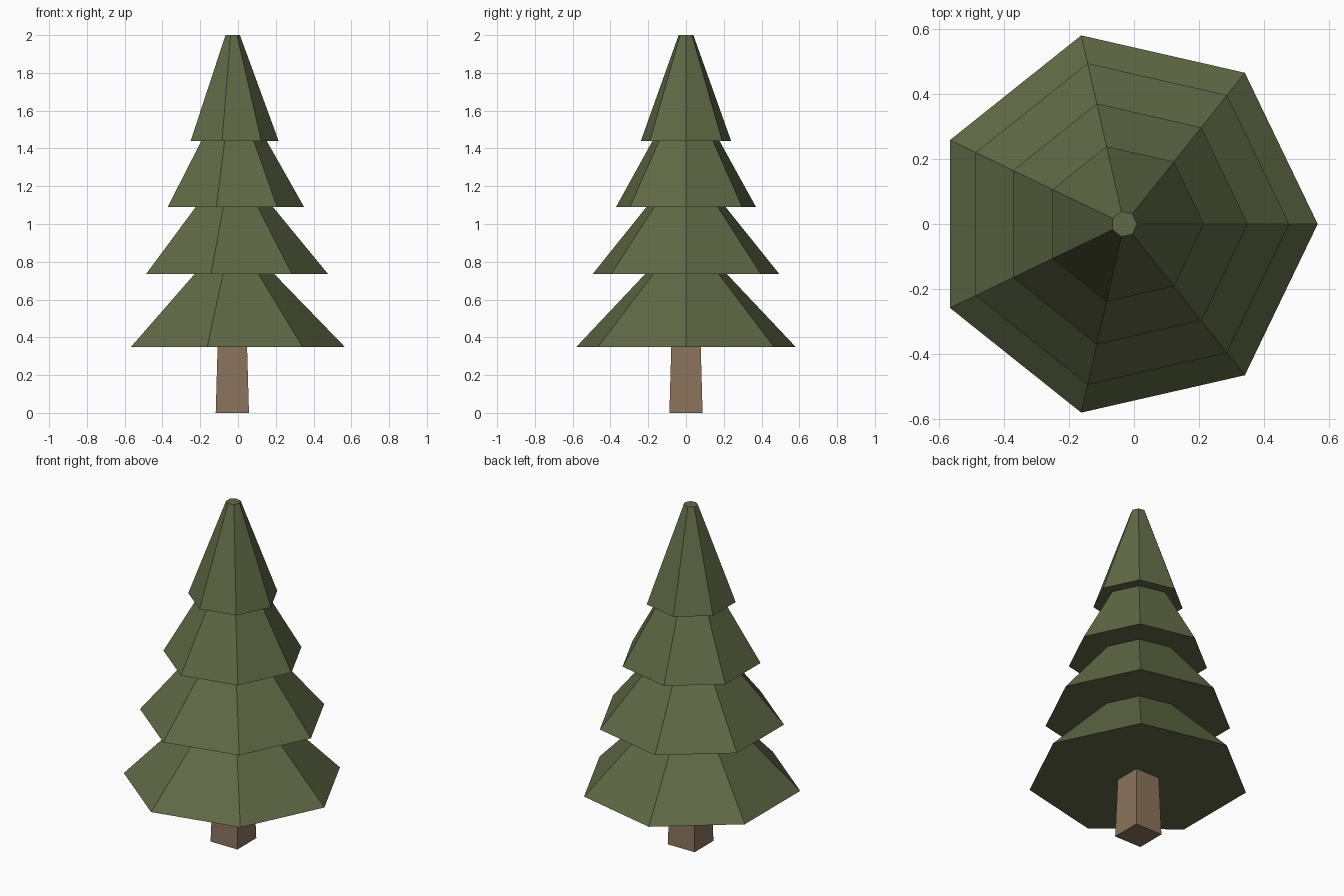
import bpy
import bmesh
from math import pi, sqrt
from mathutils import Matrix

cube = bpy.data.objects.get("Cube")
if cube:
    bpy.data.objects.remove(cube, do_unlink=True)

AXIS_X = -0.03  # the seven-sided crown sits slightly off centre


def make_material(name, colour):
    mat = bpy.data.materials.new(name)
    mat.use_nodes = True
    mat.diffuse_color = (*colour, 1)
    mat.node_tree.nodes["Principled BSDF"].inputs["Base Color"].default_value = (*colour, 1)
    return mat


def frustum(name, sides, r_low, r_high, z_low, z_high, mat, turn=0.0):
    """Closed flat-shaded tapered prism with its first corner at angle turn."""
    bm = bmesh.new()
    bmesh.ops.create_cone(bm, cap_ends=True, segments=sides, radius1=r_low,
                          radius2=r_high, depth=z_high - z_low)
    # Bring one corner onto the +x axis, then apply the turn
    first = max(bm.verts, key=lambda v: (v.co.z < 0, round(v.co.x, 4)))
    angle = turn - first.co.to_2d().angle_signed((1, 0)) * -1
    bmesh.ops.rotate(bm, verts=bm.verts, matrix=Matrix.Rotation(angle, 3, "Z"))
    low = [v for v in bm.verts if v.co.z < 0]
    if not turn and max(v.co.x for v in low) < r_low * 0.999:
        bmesh.ops.rotate(bm, verts=bm.verts, matrix=Matrix.Rotation(pi / sides, 3, "Z"))
    bmesh.ops.translate(bm, verts=bm.verts, vec=(AXIS_X, 0, (z_low + z_high) / 2))
    mesh = bpy.data.meshes.new(name)
    bm.to_mesh(mesh)
    bm.free()
    mesh.materials.append(mat)
    obj = bpy.data.objects.new(name, mesh)
    bpy.context.collection.objects.link(obj)
    return obj


green = make_material("needle green", (0.117, 0.141, 0.060))
brown = make_material("bark brown", (0.254, 0.174, 0.107))

# Square tapered trunk
trunk = bmesh.new()
bmesh.ops.create_cube(trunk, size=1)
for v in trunk.verts:
    half = 0.078 if v.co.z > 0 else 0.088
    v.co = (AXIS_X + (half if v.co.x > 0 else -half),
            half if v.co.y > 0 else -half,
            0.35 if v.co.z > 0 else 0)
trunk_mesh = bpy.data.meshes.new("trunk")
trunk.to_mesh(trunk_mesh)
trunk.free()
trunk_mesh.materials.append(brown)
bpy.context.collection.objects.link(bpy.data.objects.new("trunk", trunk_mesh))

# Stacked crown tiers: lower radius, upper radius, bottom, top
tiers = {
    "lowest_branches": (0.595, 0.222, 0.35, 0.735),
    "lower_branches": (0.507, 0.215, 0.735, 1.09),
    "upper_branches": (0.38, 0.182, 1.09, 1.44),
    "crown_tip": (0.245, 0.04, 1.44, 2.0),
}
for name, (r_low, r_high, z_low, z_high) in tiers.items():
    frustum(name, 7, r_low, r_high, z_low, z_high, green)
